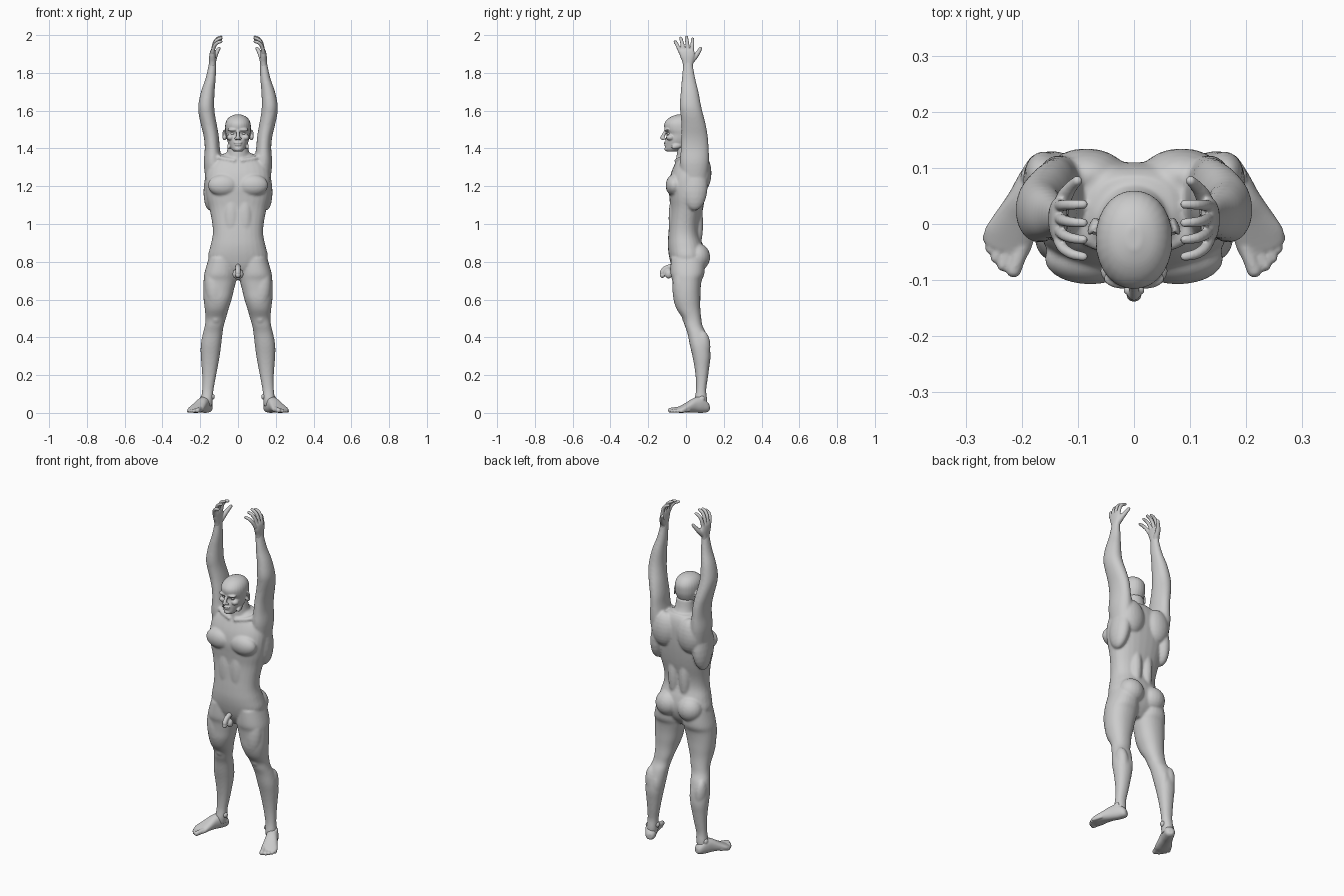
import bpy, bmesh, math
from mathutils import Vector, Matrix

N = 28


def spline(rows, steps=4):
    """Catmull-Rom resampling of rows of numbers."""
    out = []
    for i in range(len(rows) - 1):
        p0, p1 = rows[max(i - 1, 0)], rows[i]
        p2, p3 = rows[i + 1], rows[min(i + 2, len(rows) - 1)]
        for k in range(steps):
            t = k / steps
            out.append([0.5 * (2 * b + (c - a) * t + (2 * a - 5 * b + 4 * c - d) * t * t
                               + (3 * b - a - 3 * c + d) * t ** 3)
                        for a, b, c, d in zip(p0, p1, p2, p3)])
    return out + [list(rows[-1])]


def loft(bm, rings, power=2.0):
    """Closed skin through rings of (centre, half axis u, half axis v)."""
    loops = []
    for c, u, v in rings:
        loop = []
        for i in range(N):
            a = 2 * math.pi * i / N
            co, si = math.cos(a), math.sin(a)
            x = math.copysign(abs(co) ** (2 / power), co)
            y = math.copysign(abs(si) ** (2 / power), si)
            loop.append(bm.verts.new(c + u * x + v * y))
        loops.append(loop)
    for a, b in zip(loops, loops[1:]):
        for i in range(N):
            j = (i + 1) % N
            bm.faces.new((a[i], a[j], b[j], b[i]))
    bm.faces.new(loops[0][::-1])
    bm.faces.new(loops[-1])


def column(bm, rows, power=2.0):
    """Rows: z, centre x, half width, front y, back y."""
    loft(bm, [(Vector((x, (f + b) / 2, z)), Vector((w, 0, 0)), Vector((0, (b - f) / 2, 0)))
              for z, x, w, f, b in spline(rows)], power)


def tube(bm, rows):
    """Rows: x, y, z, radius, with a ball on each end."""
    pts = spline(rows, 3)
    rings = []
    for i, p in enumerate(pts):
        d = Vector(pts[min(i + 1, len(pts) - 1)][:3]) - Vector(pts[max(i - 1, 0)][:3])
        q = d.to_track_quat('Z', 'Y')
        rings.append((Vector(p[:3]), q @ Vector((p[3], 0, 0)), q @ Vector((0, p[3], 0))))
    loft(bm, rings)
    for x, y, z, r in (rows[0], rows[-1]):
        ball(bm, (x, y, z), (r, r, r))


def ball(bm, c, r, rot=(0, 0, 0)):
    m = Matrix.Translation(c)
    for a, ax in zip(rot, 'XYZ'):
        m = m @ Matrix.Rotation(math.radians(a), 4, ax)
    bmesh.ops.create_uvsphere(bm, u_segments=20, v_segments=12, radius=1,
                              matrix=m @ Matrix.Diagonal((*r, 1)))


def mirror(bm):
    g = bmesh.ops.duplicate(bm, geom=bm.verts[:] + bm.edges[:] + bm.faces[:])
    for v in g['geom']:
        if isinstance(v, bmesh.types.BMVert):
            v.co.x *= -1


def finish(bm, name, voxel, smooth):
    """Fuse overlapping forms into one soft skin."""
    bmesh.ops.recalc_face_normals(bm, faces=bm.faces[:])
    me = bpy.data.meshes.new(name)
    bm.to_mesh(me)
    bm.free()
    for p in me.polygons:
        p.use_smooth = True
    ob = bpy.data.objects.new(name, me)
    bpy.context.collection.objects.link(ob)
    if voxel:
        r = ob.modifiers.new('Fuse', 'REMESH')
        r.mode, r.voxel_size, r.use_smooth_shade = 'VOXEL', voxel, True
        s = ob.modifiers.new('Soften', 'SMOOTH')
        s.factor, s.iterations = 0.5, smooth


# Body: legs, arms and paired muscles, then the centre
bm = bmesh.new()
column(bm, [(.82, .085, .07, -.08, .10), (.74, .094, .084, -.082, .098),
            (.70, .096, .086, -.073, .083), (.65, .103, .081, -.069, .077),
            (.60, .108, .074, -.066, .076), (.55, .113, .063, -.05, .076),
            (.50, .118, .054, -.018, .081), (.46, .126, .05, -.006, .088),
            (.42, .134, .052, .008, .107), (.36, .143, .054, .02, .124),
            (.30, .147, .05, .034, .13), (.24, .15, .042, .045, .123),
            (.18, .154, .035, .052, .115), (.12, .16, .03, .053, .107),
            (.07, .164, .031, .045, .112), (.035, .165, .028, .05, .11)], 2.2)
column(bm, [(1.22, .125, .045, -.02, .11), (1.32, .132, .049, -.032, .122),
            (1.40, .136, .04, -.027, .12), (1.46, .141, .04, -.024, .116),
            (1.52, .153, .042, -.024, .106), (1.58, .165, .043, -.029, .091),
            (1.63, .168, .042, -.033, .079), (1.70, .16, .036, -.028, .066),
            (1.77, .145, .027, -.022, .049), (1.84, .136, .02, -.016, .037),
            (1.87, .134, .018, -.017, .037)], 2.1)
ball(bm, (.078, -.062, 1.205), (.082, .046, .058))             # chest
ball(bm, (.085, .085, 1.27), (.075, .05, .10))                 # shoulder blade
ball(bm, (.135, .045, 1.2), (.046, .07, .13), (0, -6, 0))      # flank
ball(bm, (.036, .055, 1.0), (.034, .036, .14))                 # lower back
ball(bm, (.072, .062, .825), (.073, .066, .072))               # buttock
ball(bm, (.125, -.03, .66), (.05, .042, .12), (0, 5, 0))       # thigh
ball(bm, (.118, .004, .50), (.028, .024, .032))                # knee
ball(bm, (.16, .088, .35), (.035, .042, .085), (0, 4, 0))      # calf
ball(bm, (.125, .088, .335), (.03, .038, .075))
ball(bm, (.035, -.072, 1.03), (.036, .02, .11))                # abdomen
tube(bm, [(.02, -.05, 1.335, .012), (.08, -.03, 1.345, .012), (.12, .0, 1.36, .014)])
mirror(bm)
column(bm, [(.705, 0, .04, -.035, .045), (.76, 0, .125, -.07, .085),
            (.82, 0, .158, -.088, .10), (.88, 0, .147, -.096, .092),
            (.94, 0, .134, -.094, .073), (1.0, 0, .136, -.089, .073),
            (1.08, 0, .151, -.084, .09), (1.14, 0, .166, -.088, .10),
            (1.2, 0, .172, -.092, .107), (1.26, 0, .17, -.082, .11),
            (1.31, 0, .155, -.063, .109), (1.35, 0, .115, -.042, .10),
            (1.375, 0, .07, -.025, .085)], 2.3)
column(bm, [(1.27, 0, .07, -.05, .10), (1.35, 0, .064, -.05, .083),
            (1.40, 0, .055, -.048, .06), (1.45, 0, .05, -.045, .05)])
finish(bm, 'body', .006, 7)

# Groin
bm = bmesh.new()
tube(bm, [(0, -.08, .775, .014), (0, -.108, .765, .014), (0, -.124, .745, .014),
          (0, -.125, .728, .014)])
for s in (-1, 1):
    ball(bm, (s * .012, -.092, .735), (.017, .02, .024))
finish(bm, 'groin', .004, 4)

# Head with brow, cheeks, nose, lips and ears
bm = bmesh.new()
ball(bm, (.028, -.101, 1.499), (.027, .014, .009), (0, 0, 12))
ball(bm, (.04, -.083, 1.458), (.02, .022, .016))
ball(bm, (.011, -.118, 1.452), (.008, .009, .007))
ball(bm, (.074, -.004, 1.472), (.006, .017, .029), (12, 0, 25))
ball(bm, (.07, -.01, 1.458), (.008, .01, .014))
ball(bm, (.043, -.045, 1.415), (.012, .035, .016), (20, 0, 14))
mirror(bm)
column(bm, [(1.383, 0, .022, -.1, -.05), (1.395, 0, .034, -.11, -.02),
            (1.415, 0, .047, -.11, .022), (1.445, 0, .058, -.109, .043),
            (1.475, 0, .064, -.102, .055), (1.50, 0, .068, -.113, .059),
            (1.53, 0, .067, -.115, .058), (1.553, 0, .058, -.1, .046),
            (1.57, 0, .04, -.075, .025), (1.58, 0, .013, -.045, -.005)], 2.1)
tube(bm, [(0, -.106, 1.495, .008), (0, -.117, 1.475, .009), (0, -.126, 1.456, .011)])
ball(bm, (0, -.108, 1.43), (.022, .01, .006))
ball(bm, (0, -.106, 1.419), (.019, .01, .006))
ball(bm, (0, -.1, 1.397), (.02, .014, .013))
finish(bm, 'head', .0035, 3)

# Eyes
bm = bmesh.new()
ball(bm, (.027, -.088, 1.479), (.013, .012, .008))
mirror(bm)
finish(bm, 'eyes', 0, 0)

# Hands: palm, four curled fingers and a thumb pointing back
bm = bmesh.new()
column(bm, [(1.835, .136, .017, -.015, .036), (1.86, .135, .018, -.02, .04),
            (1.89, .135, .017, -.032, .046), (1.915, .133, .014, -.036, .044),
            (1.927, .131, .009, -.032, .038)], 2.4)
for y0, y1, top in ((-.029, -.058, 1.966), (-.01, -.028, 1.984),
                    (.011, .002, 1.99), (.032, .035, 1.98)):
    h = top - 1.91
    tube(bm, [(.134, y0, 1.91, .0105), (.126, y0 + (y1 - y0) * .5, 1.91 + h * .55, .0098),
              (.11, y0 + (y1 - y0) * .85, 1.91 + h * .88, .0092), (.09, y1, top, .008)])
tube(bm, [(.132, .025, 1.86, .016), (.123, .05, 1.888, .014),
          (.112, .066, 1.91, .011), (.101, .077, 1.93, .009)])
mirror(bm)
finish(bm, 'hands', .0035, 3)

# Feet turned outward, each with five toes
bm = bmesh.new()
heel = Vector((.153, .122, 0))
along = Vector((.087, -.203, 0)).normalized()
out = Vector((-along.y, along.x, 0))
rings = []
for t, off, w, z0, z1 in spline([(0, 0, .014, .012, .04), (.014, 0, .027, .003, .06),
                                 (.05, .002, .032, 0, .085), (.09, .004, .034, .002, .078),
                                 (.13, .006, .04, .002, .055), (.165, .007, .045, 0, .036),
                                 (.188, .004, .04, .002, .024)]):
    rings.append((heel + along * t + out * off + Vector((0, 0, (z0 + z1) / 2)),
                  out * w, Vector((0, 0, (z1 - z0) / 2))))
loft(bm, rings, 2.3)
for off, t, r in ((-.024, .212, .0135), (-.003, .212, .0105), (.014, .204, .010),
                  (.029, .193, .0095), (.042, .178, .009)):
    a, b = heel + along * (t - .045) + out * off * .9, heel + along * t + out * off
    tube(bm, [(a.x, a.y, r + .006, r), (b.x, b.y, r, r)])
ball(bm, (.135, .075, .085), (.012, .016, .016))
ball(bm, (.19, .085, .075), (.012, .016, .016))
mirror(bm)
finish(bm, 'feet', .004, 3)
